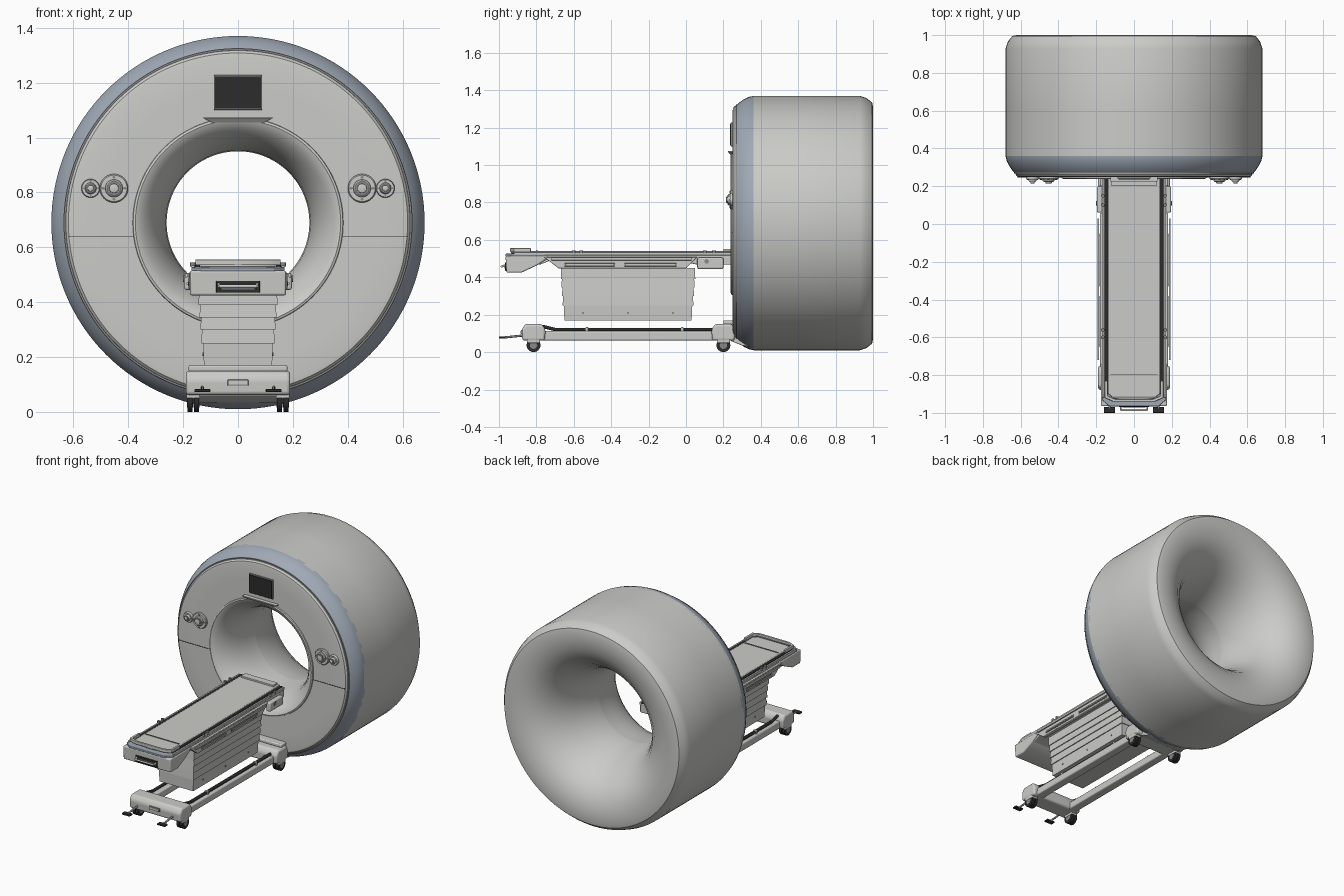
import bpy, bmesh, math
from mathutils import Vector, Matrix

if "Cube" in bpy.data.objects:
    bpy.data.objects.remove(bpy.data.objects["Cube"])


def material(name, rgb):
    m = bpy.data.materials.new(name)
    m.use_nodes = True
    m.diffuse_color = (*rgb, 1)
    bsdf = next(n for n in m.node_tree.nodes if n.type == 'BSDF_PRINCIPLED')
    bsdf.inputs["Base Color"].default_value = (*rgb, 1)
    bsdf.inputs["Roughness"].default_value = 0.6
    return m


SHELL = material("warm light grey", (0.6, 0.6, 0.58))
BLUE = material("blue grey", (0.35, 0.4, 0.47))
DARK = material("near black", (0.025, 0.025, 0.027))
MID = material("mid grey", (0.25, 0.25, 0.25))
AXIS_Z = 0.69  # height of the bore axis


def finish(name, bm, mat, bevel=0.0, smooth=True):
    bmesh.ops.recalc_face_normals(bm, faces=bm.faces)
    mesh = bpy.data.meshes.new(name)
    bm.to_mesh(mesh)
    bm.free()
    ob = bpy.data.objects.new(name, mesh)
    bpy.context.collection.objects.link(ob)
    mesh.materials.append(mat)
    if bevel:
        mod = ob.modifiers.new("Bevel", 'BEVEL')
        mod.width, mod.segments, mod.limit_method = bevel, 3, 'ANGLE'
    if smooth:
        bpy.ops.object.select_all(action='DESELECT')
        ob.select_set(True)
        bpy.context.view_layer.objects.active = ob
        bpy.ops.object.shade_smooth_by_angle(angle=math.radians(35))
    return ob


def loft(name, rings, mat, bevel=0.0, caps=True):
    """Join rings of points into a skin."""
    bm = bmesh.new()
    vs = [[bm.verts.new(p) for p in ring] for ring in rings]
    n = len(vs[0])
    for a, b in zip(vs, vs[1:]):
        for i in range(n):
            bm.faces.new((a[i], a[(i + 1) % n], b[(i + 1) % n], b[i]))
    if caps:
        bm.faces.new(vs[0])
        bm.faces.new(vs[-1])
    return finish(name, bm, mat, bevel)


def lathe(name, profile, mat, x=0, z=AXIS_Z, steps=128, caps=False):
    """Turn (radius, y) points about an axis along y."""
    angles = [math.tau * i / steps for i in range(steps)]
    rings = [[(x + r * math.cos(a), y, z + r * math.sin(a)) for a in angles] for r, y in profile]
    return loft(name, rings, mat, caps=caps)


def box(name, xs, ys, zs, mat, bevel=0.0):
    rings = [[(xs[0], ys[0], z), (xs[1], ys[0], z), (xs[1], ys[1], z), (xs[0], ys[1], z)] for z in zs]
    return loft(name, rings, mat, bevel)


def side_prism(name, outline, x0, x1, mat, bevel=0.0):
    """Extrude a (y, z) outline across x."""
    return loft(name, [[(x, y, z) for y, z in outline] for x in (x0, x1)], mat, bevel)


def rod(name, a, b, radius, mat, steps=16):
    a, b = Vector(a), Vector(b)
    bm = bmesh.new()
    turn = (b - a).to_track_quat('Z', 'Y').to_matrix().to_4x4()
    bmesh.ops.create_cone(bm, cap_ends=True, segments=steps, radius1=radius, radius2=radius,
                          depth=(b - a).length, matrix=Matrix.Translation((a + b) / 2) @ turn)
    return finish(name, bm, mat)


# Gantry: outer drum with flared back, blue front band, front cover, bore funnel
lathe("gantry_drum", [(.68, .36), (.68, .6), (.68, .93), (.668, .965), (.645, .995), (.62, 1),
                      (.56, .998), (.5, .985), (.44, .955), (.385, .905), (.34, .84),
                      (.305, .765), (.278, .68), (.262, .6), (.26, .55)], SHELL)
lathe("gantry_front_band", [(.68, .375), (.68, .36), (.674, .335), (.662, .31), (.645, .285),
                            (.632, .272), (.62, .272)], BLUE)
lathe("cover_seam", [(.636, .274), (.634, .268), (.618, .268)], MID)
lathe("front_cover", [(.628, .275), (.627, .262), (.618, .252), (.6, .249), (.5, .249), (.378, .249)], SHELL)
lathe("bore_funnel", [(.384, .25), (.382, .242), (.374, .239), (.362, .244), (.34, .262),
                      (.315, .295), (.292, .34), (.275, .4), (.264, .47), (.26, .55)], SHELL)

# Cover seams, screen and its bracket
for s in (-1, 1):
    box("cover_split_line", sorted((s * .38, s * .618)), (.247, .252), (.639, .642), DARK)
box("screen_frame", (-.088, .088), (.24, .26), (1.1, 1.228), MID, .003)
box("screen", (-.083, .083), (.236, .245), (1.105, 1.223), DARK)
loft("screen_bracket", [[(-w, y, z), (w, y, z), (w, .255, z), (-w, .255, z)]
                        for w, y, z in ((.095, .238, 1.055), (.125, .225, 1.07), (.125, .225, 1.075))], SHELL)


# Round control pods on both sides of the bore
def control_pod(x, r):
    z = .815
    lathe("control_pod", [(r, .252), (r, .24), (r * .92, .235), (r * .62, .235), (r * .6, .228),
                          (r * .5, .224)], SHELL, x, z, 40, True)
    lathe("control_ring", [(r * .48, .226), (r * .48, .222), (r * .36, .222)], MID, x, z, 32, True)
    lathe("control_knob", [(r * .34, .226), (r * .32, .216), (r * .2, .214)], SHELL, x, z, 32, True)
    for i in range(4):
        a = math.tau * i / 4
        lathe("control_button", [(r * .1, .236), (r * .1, .232)], MID,
              x + r * .77 * math.cos(a), z + r * .77 * math.sin(a), 12, True)


for s in (-1, 1):
    control_pod(s * .452, .052)
    control_pod(s * .537, .034)

# Patient table: chassis, foot block, tray and dark rails
side_prism("table_chassis", [(-.9, .465), (-.78, .468), (-.7, .5), (-.1, .5), (.06, .468),
                             (.25, .468), (.25, .518), (-.9, .518)], -.165, .165, SHELL, .004)
side_prism("table_foot_block", [(-.96, .425), (-.88, .425), (-.8, .462), (-.74, .5), (-.74, .515),
                                (-.965, .515)], -.175, .175, SHELL, .008)
loft("foot_trim", [[(-.17, -.75, z), (-.17, -.93, z), (-.13, -.965, z), (.13, -.965, z),
                    (.17, -.93, z), (.17, -.75, z)] for z in (.513, .526)], BLUE, .003)
box("table_deck", (-.16, .16), (-.9, .25), (.515, .53), SHELL, .003)
loft("table_top", [[(-.136, .25, z), (-.136, -.9, z), (-.1, -.925, z), (0, -.935, z), (.1, -.925, z),
                    (.136, -.9, z), (.136, .25, z)] for z in (.528, .541)], SHELL, .004)
for s in (-1, 1):
    box("dark_side_rail", sorted((s * .138, s * .156)), (-.9, .25), (.526, .536), DARK, .002)
    box("outer_edge_rail", sorted((s * .158, s * .17)), (-.92, .25), (.518, .535), SHELL, .003)
# raised lip and pads at the foot and head ends
for y in (-.92, -.8):
    box("foot_pad_edge", (-.125, .125), (y, y + .006), (.54, .545), MID)
loft("foot_lip", [[(-.155, -.83, z), (-.155, -.92, z), (-.11, -.94, z), (.11, -.94, z), (.155, -.92, z),
                   (.155, -.83, z), (.14, -.83, z), (.14, -.91, z), (.1, -.927, z), (-.1, -.927, z),
                   (-.14, -.91, z), (-.14, -.83, z)] for z in (.535, .556)], SHELL, .003)
box("head_pad", (-.12, .12), (.2, .248), (.538, .552), SHELL, .003)

# Grip recess and pull bar on the foot block
box("grip_recess", (-.08, .08), (-.968, -.955), (.435, .478), DARK, .002)
box("grip_insert", (-.06, .06), (-.971, -.964), (.447, .463), MID)
rod("pull_bar", (-.07, -.985, .458), (.07, -.985, .458), .006, SHELL)

for s in (-1, 1):
    rod("pull_bar_arm", (s * .07, -.985, .458), (s * .07, -.955, .47), .005, SHELL)
    # slanted side panels with long slots
    x0, x1 = sorted((s * .155, s * .18))
    side_prism("side_panel", [(-.76, .508), (-.68, .447), (.0, .447), (.06, .508)], x0, x1, SHELL, .004)
    for y0, y1 in ((-.65, -.38), (-.33, -.05)):
        box("side_slot", sorted((s * .178, s * .183)), (y0, y1), (.459, .476), MID, .002)
        box("side_slot_grip", sorted((s * .18, s * .187)), (y0 + .01, y1 - .01), (.464, .472), SHELL)
    box("accessory_rail", sorted((s * .184, s * .194)), (-.72, .03), (.49, .506), SHELL, .003)
    box("side_bumper", sorted((s * .165, s * .196)), (.06, .2), (.445, .505), SHELL, .008)
    for y in (-.6, -.56, .1, .15):
        rod("rail_knob", (s * .165, y, .53), (s * .165, y, .544), .01, MID)
    rod("side_knob", (s * .16, .11, .485), (s * .2, .11, .485), .012, MID)

# Lift column with stepped bellows
levels = (.17, .25, .3, .345, .39, .45)
for i, (z0, z1) in enumerate(zip(levels, levels[1:])):
    def ring(z, grow):
        t = (z - .17) / .28
        w, f, b = .124 + .02 * t + grow, -.65 - .02 * t - grow, .03 + .02 * t + grow
        return [(-w, f, z), (w, f, z), (w, b, z), (-w, b, z)]
    loft("bellows_tier", [ring(z0, .004 if i else 0), ring(z1, -.002)], SHELL)
for s in (-1, 1):
    for y in (-.55, -.31, -.07):
        rod("column_screw", (s * .12, y, .21), (s * .129, y, .21), .006, MID, 10)

# Wheeled base: cross members, side rails, cables
end_outline = [(-.06, .062), (.06, .062), (.064, .12), (.045, .15), (-.045, .15), (-.064, .12)]
for name, yc in (("front_cross_member", -.815), ("rear_cross_member", .2)):
    side_prism(name, [(yc + y, z) for y, z in end_outline], -.19, .19, SHELL, .012)
box("front_badge_plate", (-.038, .038), (-.883, -.874), (.096, .118), MID, .002)
box("front_plate_face", (-.034, .034), (-.886, -.88), (.1, .114), SHELL)
box("rear_cover", (-.18, .18), (.2, .26), (.148, .17), SHELL, .006)
side_prism("docking_wedge", [(.24, .06), (.24, .12), (.34, .12), (.34, .03), (.3, .035)],
           -.15, .15, SHELL, .004)
for s in (-1, 1):
    box("base_rail", sorted((s * .105, s * .165)), (-.77, .16), (.062, .112), SHELL, .008)
    rod("rail_cable", (s * .14, -.7, .121), (s * .14, .15, .121), .009, DARK)
    rod("cable_end", (s * .14, -.7, .121), (s * .14, -.77, .138), .009, DARK)
    for y in (-.53, -.02):
        box("cable_clip", sorted((s * .128, s * .154)), (y - .008, y + .008), (.108, .133), SHELL, .003)

    # casters
    for yc in (-.815, .2):
        for dx in (-.012, .012):
            x = s * .163 + dx
            rod("caster_wheel", (x - .009, yc, .037), (x + .009, yc, .037), .037, DARK, 32)
            rod("caster_hub", (x - .0105, yc, .037), (x + .0105, yc, .037), .02, MID, 20)
        box("caster_hood", (s * .163 - .025, s * .163 + .025), (yc - .035, yc + .035), (.048, .075), SHELL, .006)

    # foot pedals
    rod("pedal_arm", (s * .13, -.86, .09), (s * .13, -.975, .078), .006, MID)
    box("pedal_pad", (s * .13 - .029, s * .13 + .029), (-1, -.968), (.073, .083), DARK, .002)
